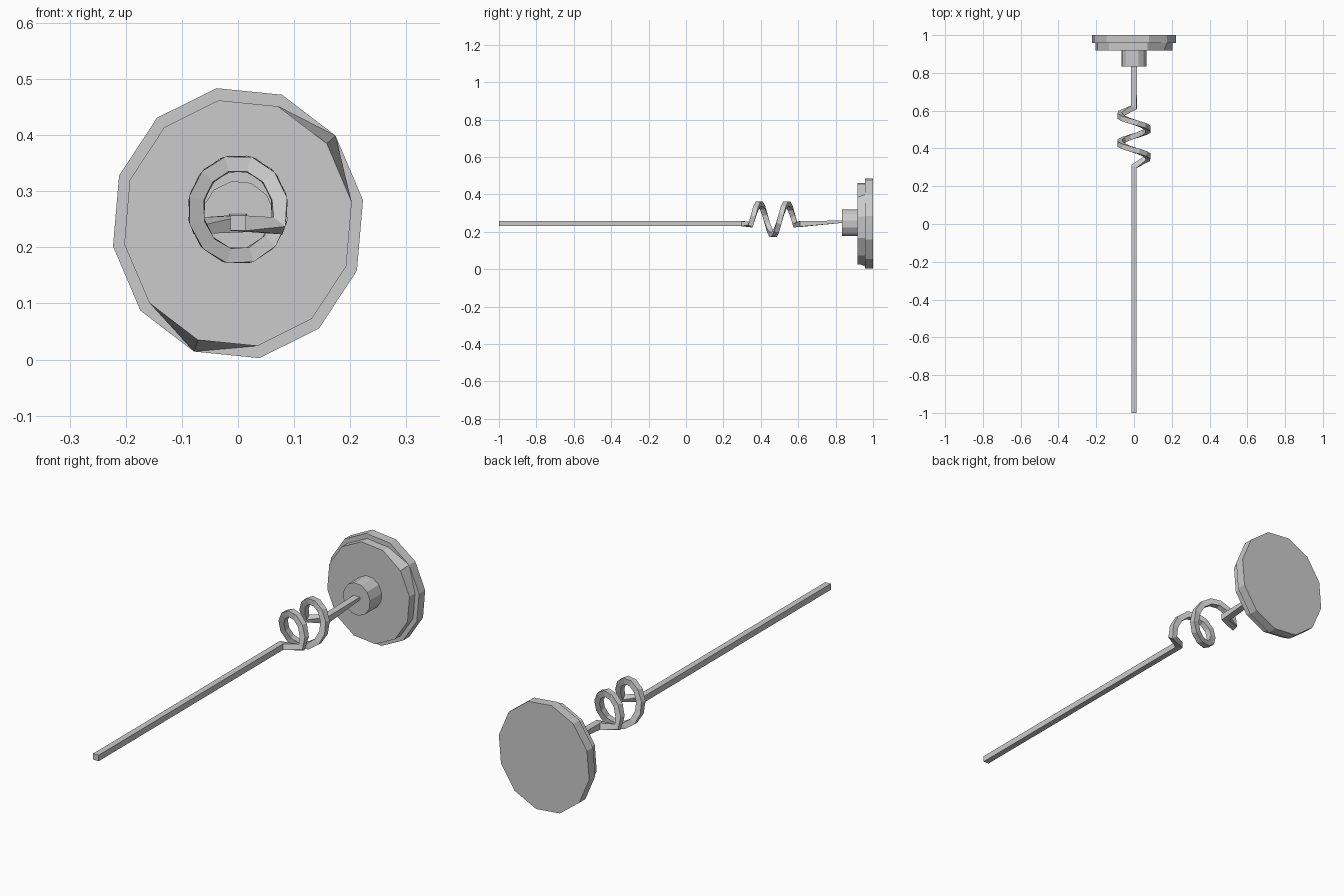
import bpy, bmesh
from math import sin, cos, radians
from mathutils import Vector

if "Cube" in bpy.data.objects:
    bpy.data.objects.remove(bpy.data.objects["Cube"])

N = 12


def ring(bm, y, rx, rz, cz, turn):
    return [bm.verts.new((rx * cos(radians(turn + 360 / N * i)), y,
                          cz + rz * sin(radians(turn + 360 / N * i)))) for i in range(N)]


def loft(bm, rings):
    bm.faces.new(rings[0])
    bm.faces.new(rings[-1])
    for a, b in zip(rings, rings[1:]):
        n = len(a)
        for i in range(n):
            j = (i + 1) % n
            bm.faces.new((a[i], a[j], b[j], b[i]))


def finish(bm, name):
    bmesh.ops.remove_doubles(bm, verts=bm.verts, dist=0.0001)
    bmesh.ops.recalc_face_normals(bm, faces=bm.faces)
    me = bpy.data.meshes.new(name)
    bm.to_mesh(me)
    bm.free()
    ob = bpy.data.objects.new(name, me)
    bpy.context.collection.objects.link(ob)


# Stepped end plate; two step corners flare out to the rim
bm = bmesh.new()
rings = [ring(bm, y, 0.226 * s, 0.244 * s, 0.243, 9.7)
         for y, s in ((0.918, 0.91), (0.957, 0.91), (0.957, 1), (1.0, 1))]
for k in (1, 8):
    rings[1][k].co = rings[2][k].co
loft(bm, rings)
finish(bm, "end_plate")

# Hub
bm = bmesh.new()
loft(bm, [ring(bm, y, 0.067, 0.072, 0.247, 9.7) for y in (0.835, 0.918)])
finish(bm, "hub")

# Square rod with a coil: (point, outward direction, half depth, half width)
down = Vector((0, 0, -1))
path = [(Vector((0, -1, 0.243)), down, 0.0135, 0.0135),
        (Vector((0, 0.305, 0.243)), down, 0.0135, 0.0155)]
STEPS = 19
for i in range(STEPS + 1):
    t = i / STEPS
    a = radians(-20 + 580 * t)
    out = Vector((cos(a), 0, sin(a)))
    path.append((Vector((0.076 * cos(a), 0.347 + 0.237 * t, 0.267 + 0.084 * sin(a))),
                 out, 0.0135, 0.0135))
path += [(Vector((0, 0.618, 0.242)), down, 0.015, 0.017),
         (Vector((0, 0.84, 0.254)), down, 0.006, 0.016)]

bm = bmesh.new()
sections = []
for i, (p, out, hd, hw) in enumerate(path):
    dirs = []
    if i > 0:
        dirs.append((p - path[i - 1][0]).normalized())
    if i < len(path) - 1:
        dirs.append((path[i + 1][0] - p).normalized())
    tan = sum(dirs, Vector()).normalized()
    n = (out - tan * out.dot(tan)).normalized()
    b = tan.cross(n)
    sections.append([bm.verts.new(p + n * hd * u + b * hw * v)
                     for u, v in ((1, 1), (-1, 1), (-1, -1), (1, -1))])
loft(bm, sections)
finish(bm, "coiled_rod")
